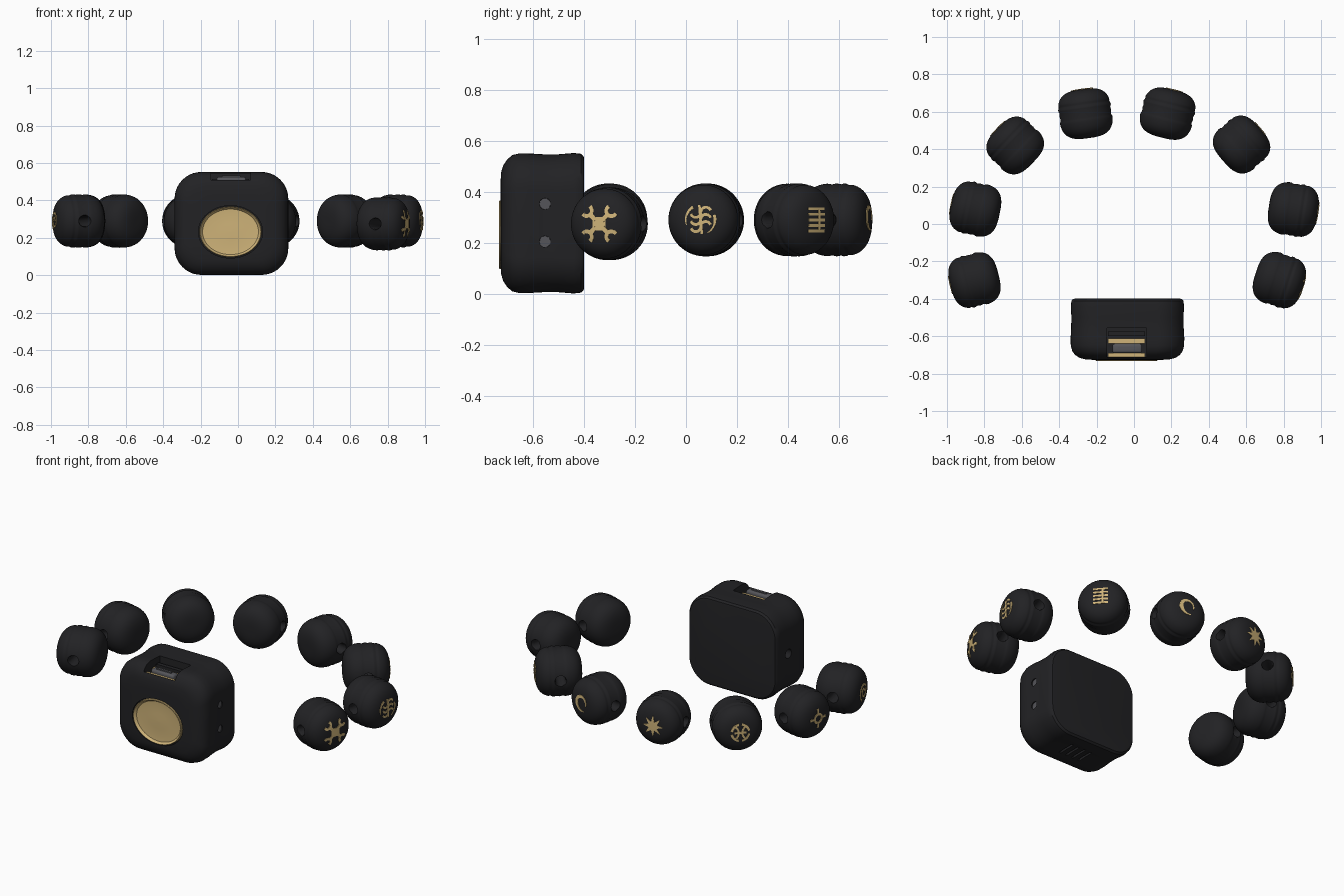
import bpy, bmesh
from math import sin, cos, pi, radians, hypot
from mathutils import Matrix, Vector

if "Cube" in bpy.data.objects:
    bpy.data.objects.remove(bpy.data.objects["Cube"])

def material(name, rgb):
    m = bpy.data.materials.new(name)
    m.diffuse_color = (*rgb, 1)
    m.use_nodes = True
    m.node_tree.nodes["Principled BSDF"].inputs["Base Color"].default_value = m.diffuse_color
    return m

BLACK = material("matte_black", (0.016, 0.016, 0.018))
GOLD = material("gold", (0.62, 0.45, 0.19))
GREY = material("dark_grey", (0.09, 0.09, 0.1))

def finish(name, bm, mat, angle=35):
    bmesh.ops.recalc_face_normals(bm, faces=bm.faces)
    me = bpy.data.meshes.new(name)
    bm.to_mesh(me)
    bm.free()
    me.materials.append(mat)
    me.shade_smooth()
    me.set_sharp_from_angle(angle=radians(angle))
    ob = bpy.data.objects.new(name, me)
    bpy.context.collection.objects.link(ob)
    return ob

def loft(rings, cap=True):
    """Skin a list of equal-length closed rings."""
    bm = bmesh.new()
    vs = [[bm.verts.new(p) for p in ring] for ring in rings]
    n = len(vs[0])
    for a, b in zip(vs, vs[1:]):
        for i in range(n):
            bm.faces.new((a[i], a[(i + 1) % n], b[(i + 1) % n], b[i]))
    if cap:
        bm.faces.new(vs[0])
        bm.faces.new(vs[-1])
    return bm

def box(name, x, y, z, mat=GREY, bev=0.0):
    bm = bmesh.new()
    size = Vector((x[1] - x[0], y[1] - y[0], z[1] - z[0]))
    mid = Vector((x[0] + x[1], y[0] + y[1], z[0] + z[1])) / 2
    bmesh.ops.create_cube(bm, size=1, matrix=Matrix.Translation(mid) @ Matrix.Diagonal((*size, 1)))
    if bev:
        bmesh.ops.bevel(bm, geom=bm.edges[:], offset=bev, segments=3, affect='EDGES', profile=0.5)
    return finish(name, bm, mat)

def rod(name, centre, axis, r, length, mat=GREY, r2=None, scale=(1, 1, 1)):
    bm = bmesh.new()
    rot = Vector(axis).to_track_quat('Z', 'Y').to_matrix().to_4x4()
    bmesh.ops.create_cone(bm, cap_ends=True, segments=40, radius1=r, radius2=r2 or r, depth=length,
                          matrix=Matrix.Translation(centre) @ Matrix.Diagonal((*scale, 1)) @ rot)
    return finish(name, bm, mat)

def cut(ob, cutters):
    for c in cutters:
        m = ob.modifiers.new("cut", 'BOOLEAN')
        m.operation, m.solver, m.object = 'DIFFERENCE', 'EXACT', c
    dg = bpy.context.evaluated_depsgraph_get()
    me = bpy.data.meshes.new_from_object(ob.evaluated_get(dg))
    ob.modifiers.clear()
    ob.data = me
    me.materials.clear()
    me.materials.append(BLACK)
    me.polygons.foreach_set("material_index", [0] * len(me.polygons))
    me.shade_smooth()
    me.set_sharp_from_angle(angle=radians(35))
    for c in cutters:
        bpy.data.objects.remove(c)

# Main housing: rounded-rectangle sections lofted along y
CX, CZ = -0.035, 0.277
def rounded(y, hx, hz, r, seg=10):
    pts = []
    for k, (sx, sz) in enumerate([(1, 1), (-1, 1), (-1, -1), (1, -1)]):
        for i in range(seg + 1):
            a = (k + i / seg) * pi / 2
            pts.append((CX + sx * (hx - r) + r * cos(a), y, CZ + sz * (hz - r) + r * sin(a)))
    return pts

housing = finish("housing", loft([rounded(*s) for s in [
    (-0.727, 0.17, 0.15, 0.08), (-0.724, 0.225, 0.20, 0.10), (-0.715, 0.258, 0.228, 0.12),
    (-0.70, 0.280, 0.250, 0.13), (-0.68, 0.295, 0.267, 0.137), (-0.65, 0.303, 0.274, 0.14),
    (-0.61, 0.304, 0.273, 0.14), (-0.56, 0.301, 0.270, 0.14), (-0.50, 0.300, 0.270, 0.14),
    (-0.44, 0.302, 0.275, 0.14), (-0.412, 0.300, 0.272, 0.14), (-0.401, 0.292, 0.262, 0.135),
    (-0.399, 0.28, 0.25, 0.125)]]), BLACK)
cutters = [box("port_cut", (-0.145, 0.068), (-0.712, -0.555), (0.47, 0.60)),
           rod("dial_cut", (-0.04, -0.73, 0.232), (0, 1, 0), 1, 0.05, scale=(0.172, 1, 0.140)),
           rod("left_hole_cut", (-0.34, -0.52, 0.277), (1, 0, 0), 0.028, 0.12)]
cutters += [box("vent_cut", (x, x + 0.014), (-0.60, -0.49), (-0.05, 0.035))
            for x in (-0.105, -0.06, -0.015, 0.03)]
cutters += [rod("pin_cut", (0.26, -0.552, z), (1, 0, 0), 0.022, 0.06) for z in (0.205, 0.353)]
cut(housing, cutters)

# Pins in the right side
for i, z in enumerate((0.205, 0.353)):
    rod(f"side_pin_{i}", (0.245, -0.552, z), (1, 0, 0), 0.0215, 0.03)

# Oval gold dial with a raised rim and a shallow dish
prof = [(1, -0.706), (1, -0.729), (0.975, -0.732), (0.95, -0.728), (0.90, -0.718), (0.7, -0.716), (0.35, -0.717), (0.02, -0.718)]
N = 64
finish("gold_dial", loft([[(-0.04 + 0.166 * f * cos(2 * pi * i / N), y, 0.232 + 0.135 * f * sin(2 * pi * i / N))
                           for i in range(N)] for f, y in prof]), GOLD)

# Charging port: gold brackets, grey shell and tongue
box("port_bracket_front", (-0.138, 0.060), (-0.710, -0.690), (0.46, 0.505), GOLD)
box("port_bracket_back", (-0.138, 0.060), (-0.640, -0.612), (0.46, 0.505), GOLD)
box("port_board", (-0.138, 0.060), (-0.600, -0.575), (0.46, 0.515), BLACK)
shell = box("port_shell", (-0.115, 0.043), (-0.690, -0.640), (0.45, 0.525), GREY, 0.012)
box("port_tongue", (-0.085, 0.013), (-0.672, -0.658), (0.47, 0.532), GREY)

# Bead: local x is the outward axis, with two raised bands and a cross hole
A, R, P = 0.132, 0.143, 3.0
def dome(r):
    return A * max(0.0, 1 - (r / R) ** P) ** (1 / P)

def make_bead():
    rings = []
    M, S = 60, 56
    for k in range(1, M):
        t = pi * k / M
        a = A * (1 if cos(t) >= 0 else -1) * abs(cos(t)) ** (2 / P)
        r = R * sin(t) ** (2 / P)
        for c in (-0.035, 0.0, 0.035):
            r -= 0.005 * max(0, 1 - abs(a - c - 0.015) / 0.012)
        rings.append([(a, r * cos(2 * pi * i / S), r * sin(2 * pi * i / S)) for i in range(S)])
    ob = finish("bead", loft(rings), BLACK, 40)
    cs = [rod("hole_cut", (0, 0, 0), (0, 1, 0), 0.028, 0.4)]
    cs += [rod("sink_cut", (0, s * 0.14, 0), (0, s, 0), 0.024, 0.05, r2=0.042) for s in (-1, 1)]
    cut(ob, cs)
    return ob

# Gold inlays: ribbons that follow the bead face
def arc(cx, cy, r, a0, a1, n=12):
    return [(cx + r * cos(radians(a0 + (a1 - a0) * i / n)), cy + r * sin(radians(a0 + (a1 - a0) * i / n)))
            for i in range(n + 1)]

def line(x0, y0, x1, y1, n=6):
    return [(x0 + (x1 - x0) * i / n, y0 + (y1 - y0) * i / n) for i in range(n + 1)]

def inlay(name, strokes):
    bm = bmesh.new()
    for pts, w0, w1 in strokes:
        prev, n = None, len(pts) - 1
        for i, (u, v) in enumerate(pts):
            a, b = pts[max(i - 1, 0)], pts[min(i + 1, n)]
            d = Vector((b[0] - a[0], b[1] - a[1])).normalized() * (w0 + (w1 - w0) * i / n) / 2
            q = [(u - d.y, v + d.x), (u + d.y, v - d.x)]
            ring = [bm.verts.new((dome(hypot(*p)) + h, *p)) for p, h in
                    ((q[0], 0.003), (q[1], 0.003), (q[1], -0.008), (q[0], -0.008))]
            if prev:
                for j in range(4):
                    bm.faces.new((prev[j], prev[(j + 1) % 4], ring[(j + 1) % 4], ring[j]))
            if i in (0, n):
                bm.faces.new(ring)
            prev = ring
    return finish(name, bm, GOLD)

D = [45, 135, 225, 315]
pol = lambda r, a: (r * cos(radians(a)), r * sin(radians(a)))
knot = [(line(-0.027, 0, 0.027, 0), 0.052, 0.052)]
for a in D:
    knot += [(line(*pol(0.02, a), *pol(0.056, a)), 0.018, 0.018),
             (arc(*pol(0.072, a), 0.021, a + 80, a + 280), 0.015, 0.015)]
wave = lambda y: arc(-0.018, y, 0.02, 200, 360, 8)[:-1] + arc(0.022, y, 0.02, 180, 20, 8)
fern = [(wave(y), 0.011, 0.011) for y in (-0.026, 0.002, 0.030)]
fern += [(line(0.006, -0.055, -0.004, 0.058), 0.010, 0.010),
         (arc(0, 0, 0.058, -60, 20), 0.004, 0.012), (arc(0, 0, 0.058, 120, 200), 0.012, 0.004)]
ladder = [(line(-0.042, y, 0.042, y), 0.011, 0.011) for y in (-0.044, -0.022, 0, 0.022, 0.044)]
ladder += [(line(0.012, -0.048, 0.012, 0.048), 0.010, 0.010)]
hook = [(arc(0, 0.012, 0.038, -20, 200), 0.006, 0.024), (arc(0.012, 0.012, 0.05, 185, 280), 0.026, 0.004)]
star = [(line(0, 0, *pol(0.06, a)), 0.034, 0.003) for a in range(0, 360, 45)]
lens = [(arc(0, 0, 0.05, a, a + 70), 0.013, 0.013) for a in (10, 100, 190, 280)]
lens += [(arc(s * 0.055, 0, 0.045, 90 + s * 30, 90 + s * 150), 0.011, 0.011) for s in (-1, 1)]
lens += [(line(-0.035, 0, 0.035, 0), 0.012, 0.012)]
rays = [(arc(0, 0, 0.026, 0, 360, 24), 0.014, 0.014)]
rays += [(line(*pol(0.03, a), *pol(0.058, a)), 0.010, 0.016) for a in (0, 90, 180, 270)]
coil = [([pol(0.010 + 0.044 * i / 40, 15 * i) for i in range(41)], 0.012, 0.012)]

# Ring of beads: x, y, z, outward angle, inlay
beads = [(0.777, -0.30, 0.275, -18, knot), (0.852, 0.077, 0.29, -9, fern),
         (0.575, 0.425, 0.29, 41, ladder), (0.18, 0.59, 0.29, 76, hook),
         (-0.26, 0.59, 0.29, 98, star), (-0.635, 0.42, 0.29, 136, lens),
         (-0.848, 0.08, 0.29, 168, rays), (-0.853, -0.30, 0.29, 194, coil)]
master = make_bead()
for i, (x, y, z, ang, strokes) in enumerate(beads):
    ob = master if i == 0 else bpy.data.objects.new(f"bead_{i}", master.data)
    if i:
        bpy.context.collection.objects.link(ob)
    for o in (ob, inlay(f"bead_inlay_{i}", strokes)):
        o.location = (x, y, z)
        o.rotation_euler = (0, 0, radians(ang))
